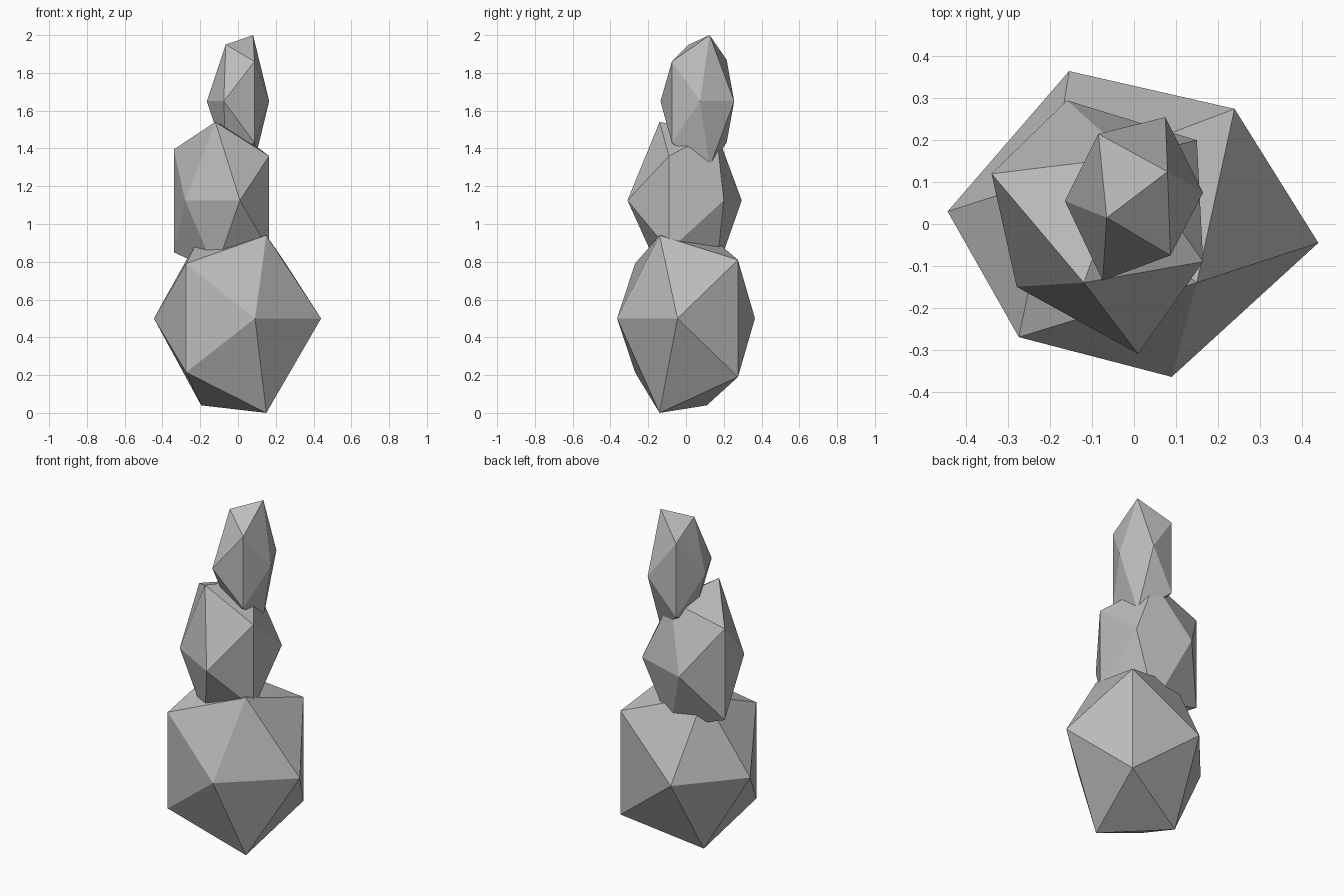
import bpy
import bmesh

cube = bpy.data.objects.get("Cube")
if cube:
    bpy.data.objects.remove(cube, do_unlink=True)

stone = bpy.data.materials.new("stone grey")
stone.use_nodes = True
colour = (0.5, 0.5, 0.5, 1)
stone.diffuse_color = colour
stone.node_tree.nodes["Principled BSDF"].inputs["Base Color"].default_value = colour


def make_rock(name, waist_height, waist, pillars):
    """Twenty-sided rock: four waist corners plus four upright pairs (x, y, low, high)."""
    mesh = bpy.data.meshes.new(name)
    bm = bmesh.new()
    for x, y in waist:
        bm.verts.new((x, y, waist_height))
    for x, y, low, high in pillars:
        bm.verts.new((x, y, low))
        bm.verts.new((x, y, high))
    bmesh.ops.convex_hull(bm, input=bm.verts[:])
    bmesh.ops.recalc_face_normals(bm, faces=bm.faces[:])
    bm.to_mesh(mesh)
    bm.free()
    mesh.materials.append(stone)
    rock = bpy.data.objects.new(name, mesh)
    bpy.context.collection.objects.link(rock)
    return rock


# Large rock resting on the ground
make_rock(
    "bottom_rock", 0.5,
    waist=[(-0.445, 0.03), (0.44, -0.045), (0.09, -0.365), (-0.155, 0.365)],
    pillars=[(-0.275, -0.27, 0.215, 0.79), (0.24, 0.275, 0.19, 0.81),
             (0.15, -0.14, 0, 0.94), (-0.195, 0.11, 0.04, 0.95)],
)

# Middle rock, leaning to one side
make_rock(
    "middle_rock", 1.125,
    waist=[(-0.28, -0.15), (0.01, -0.31), (-0.16, 0.295), (0.15, 0.2)],
    pillars=[(-0.34, 0.12, 0.85, 1.395), (0.165, -0.09, 0.86, 1.36),
             (-0.12, -0.14, 0.75, 1.54), (-0.01, 0.16, 0.74, 1.49)],
)

# Slim rock balanced on top
make_rock(
    "top_rock", 1.65,
    waist=[(-0.165, 0.055), (-0.075, -0.135), (0.075, 0.255), (0.165, 0.075)],
    pillars=[(0.087, -0.075, 1.43, 1.86), (-0.085, 0.215, 1.43, 1.87),
             (0.08, 0.125, 1.3, 2), (-0.065, 0.015, 1.35, 1.95)],
)
